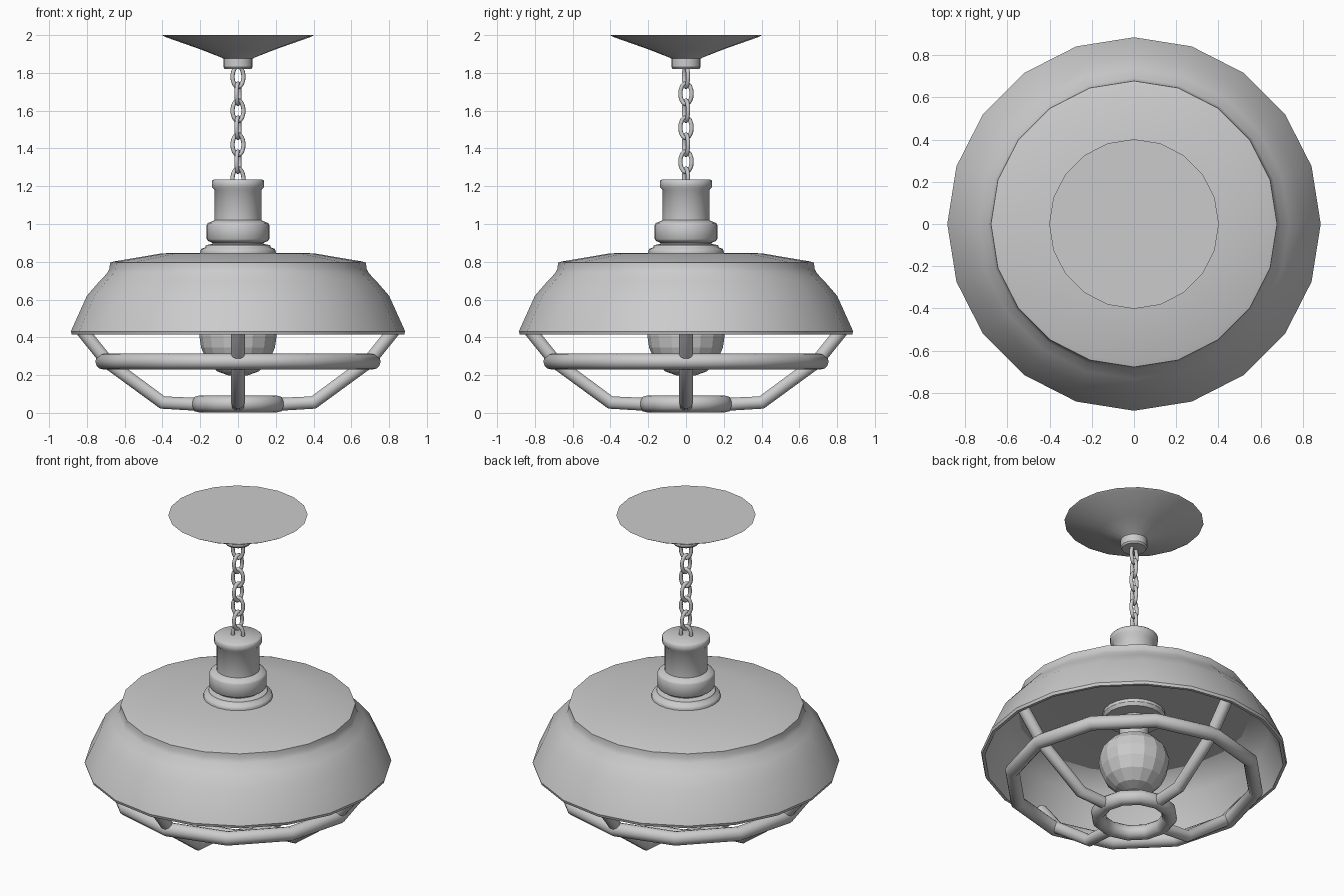
import bpy, bmesh
from math import sin, cos, pi, radians

if "Cube" in bpy.data.objects:
    bpy.data.objects.remove(bpy.data.objects["Cube"])


def smooth(ob, angle):
    bpy.ops.object.select_all(action='DESELECT')
    ob.select_set(True)
    bpy.context.view_layer.objects.active = ob
    if angle:
        bpy.ops.object.shade_smooth_by_angle(angle=radians(angle))


def lathe(name, profile, sides, closed=False, angle=30):
    """Revolve (radius, z) points around the z axis."""
    bm = bmesh.new()
    rings = [[bm.verts.new((r * cos(2 * pi * i / sides), r * sin(2 * pi * i / sides), z))
              for r, z in profile] for i in range(sides)]
    n = len(profile)
    for i in range(sides):
        a, b = rings[i], rings[(i + 1) % sides]
        for j in range(n if closed else n - 1):
            k = (j + 1) % n
            bm.faces.new((a[j], b[j], b[k], a[k]))
    bmesh.ops.remove_doubles(bm, verts=bm.verts, dist=1e-5)
    bmesh.ops.recalc_face_normals(bm, faces=bm.faces)
    me = bpy.data.meshes.new(name)
    bm.to_mesh(me)
    bm.free()
    ob = bpy.data.objects.new(name, me)
    bpy.context.collection.objects.link(ob)
    smooth(ob, angle)
    return ob


def ring(name, radius, z, r, sides):
    """Low-poly tube ring with corners on the axes."""
    prof = [(radius + r * cos(t * pi / 6), z + r * sin(t * pi / 6)) for t in range(12)]
    return lathe(name, prof, sides, True, 35)


def tube(name, pts, r, cyclic=False, angle=50):
    """Round bar along a polyline."""
    cu = bpy.data.curves.new(name, 'CURVE')
    cu.dimensions = '3D'
    cu.bevel_depth = r
    cu.bevel_resolution = 3
    cu.use_fill_caps = not cyclic
    sp = cu.splines.new('POLY')
    sp.points.add(len(pts) - 1)
    for p, co in zip(sp.points, pts):
        p.co = (*co, 1)
    sp.use_cyclic_u = cyclic
    ob = bpy.data.objects.new(name, cu)
    bpy.context.collection.objects.link(ob)
    smooth(ob, 0)
    bpy.ops.object.convert(target='MESH')
    ob = bpy.context.view_layer.objects.active
    smooth(ob, angle)
    return ob


# Ceiling canopy
lathe("ceiling_canopy", [(0, 2.0), (0.402, 2.0), (0.385, 1.99), (0.2, 1.925), (0.085, 1.88),
                         (0.077, 1.875), (0.077, 1.83), (0.07, 1.82), (0, 1.82)], 20)

# Chain: oval links turned alternately, each a little off square
for i in range(7):
    zc = 1.78 - 0.09 * i
    turn = radians(20 if i % 2 == 0 else 75)
    pts = []
    for k in range(16):
        a = 2 * pi * k / 16
        w, z = 0.031 * cos(a), zc + 0.055 * sin(a)
        pts.append((w * cos(turn), w * sin(turn), z))
    tube(f"chain_link_{i + 1}", pts, 0.011, True, 60)

# Neck and socket housing
lathe("neck", [(0, 1.235), (0.13, 1.235), (0.138, 1.228), (0.138, 1.195), (0.124, 1.18),
               (0.124, 1.02), (0.135, 1.015), (0.16, 1.005), (0.166, 0.995), (0.166, 0.92),
               (0.158, 0.91), (0.135, 0.9), (0.135, 0.895), (0.17, 0.888), (0.175, 0.875),
               (0.195, 0.868), (0.2, 0.855), (0.2, 0.835), (0, 0.835)], 24, angle=50)

# Shade, a shell open at the bottom with a thicker roof
lathe("shade", [(0, 0.848), (0.4, 0.845), (0.655, 0.802), (0.678, 0.795), (0.68, 0.765),
                (0.692, 0.74), (0.735, 0.695), (0.8, 0.62), (0.885, 0.432), (0.88, 0.415),
                (0.862, 0.415), (0.78, 0.61), (0.715, 0.685), (0.67, 0.715),
                (0.4, 0.72), (0, 0.72)], 20)

# Socket and bulb
lathe("socket", [(0, 0.73), (0.18, 0.73), (0.182, 0.7), (0.17, 0.68), (0.085, 0.68),
                 (0.085, 0.52), (0, 0.52)], 20)
lathe("bulb", [(0, 0.545), (0.09, 0.545), (0.14, 0.525), (0.185, 0.475), (0.205, 0.41),
               (0.195, 0.345), (0.165, 0.275), (0.11, 0.22), (0.05, 0.198), (0, 0.195)],
      16, angle=0)

# Guard cage
ring("cage_upper_ring", 0.713, 0.272, 0.042, 12)
ring("cage_lower_ring", 0.208, 0.047, 0.044, 12)
for i in range(4):
    c, s = cos(i * pi / 2), sin(i * pi / 2)
    tube(f"cage_rib_{i + 1}", [(r * c, r * s, z) for r, z in
         [(0.832, 0.445), (0.69, 0.268), (0.4, 0.055), (0.21, 0.045)]], 0.036)
